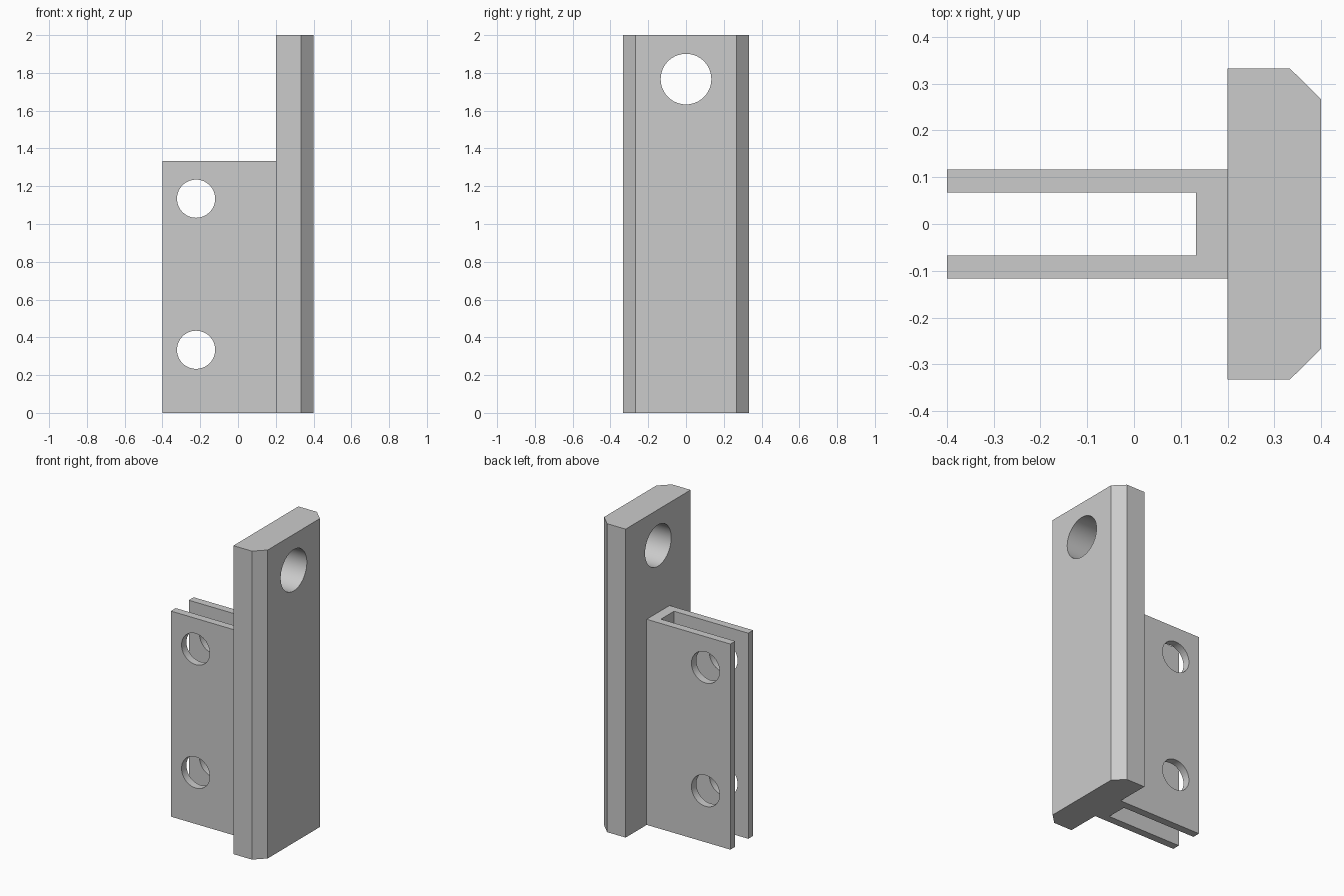
import bpy
import bmesh
import math

cube = bpy.data.objects.get("Cube")
if cube:
    bpy.data.objects.remove(cube, do_unlink=True)

# Single grey finish
GREY = (0.6, 0.6, 0.6, 1)
grey = bpy.data.materials.new("plain grey")
grey.use_nodes = True
grey.diffuse_color = GREY
grey.node_tree.nodes["Principled BSDF"].inputs["Base Color"].default_value = GREY


def extrude_profile(name, half, height):
    """Mirror half an outline across y = 0 and extrude it upward."""
    outline = half + [(x, -y) for x, y in reversed(half)]
    bm = bmesh.new()
    face = bm.faces.new([bm.verts.new((x, y, 0)) for x, y in outline])
    top = bmesh.ops.extrude_face_region(bm, geom=[face])["geom"]
    verts = [v for v in top if isinstance(v, bmesh.types.BMVert)]
    bmesh.ops.translate(bm, verts=verts, vec=(0, 0, height))
    bmesh.ops.recalc_face_normals(bm, faces=bm.faces)
    mesh = bpy.data.meshes.new(name)
    bm.to_mesh(mesh)
    bm.free()
    mesh.materials.append(grey)
    obj = bpy.data.objects.new(name, mesh)
    bpy.context.collection.objects.link(obj)
    return obj


def drill(obj, location, radius, rotation):
    """Cut a round through hole."""
    bpy.ops.mesh.primitive_cylinder_add(vertices=64, radius=radius, depth=1,
                                        location=location, rotation=rotation)
    cutter = bpy.context.object
    cutter.data.materials.append(grey)
    mod = obj.modifiers.new("hole", 'BOOLEAN')
    mod.operation = 'DIFFERENCE'
    mod.solver = 'EXACT'
    mod.object = cutter
    bpy.ops.object.select_all(action='DESELECT')
    bpy.context.view_layer.objects.active = obj
    obj.select_set(True)
    bpy.ops.object.modifier_apply(modifier=mod.name)
    bpy.data.objects.remove(cutter, do_unlink=True)
    bpy.ops.object.shade_smooth_by_angle(angle=math.radians(30))


# Tall mounting plate with chamfered outer edges and one large hole
plate = extrude_profile("mounting_plate",
                        [(0.2, 0.333), (0.333, 0.333), (0.4, 0.267)], 2)
drill(plate, (0.3, 0, 1.767), 0.134, (0, math.pi / 2, 0))

# Two-pronged fork with a pair of pin holes through both cheeks
fork = extrude_profile("fork_bracket",
                       [(0.2, 0.117), (-0.4, 0.117), (-0.4, 0.067), (0.133, 0.067)][::-1],
                       1.333)
for z in (0.334, 1.134):
    drill(fork, (-0.222, 0, z), 0.101, (math.pi / 2, 0, 0))
